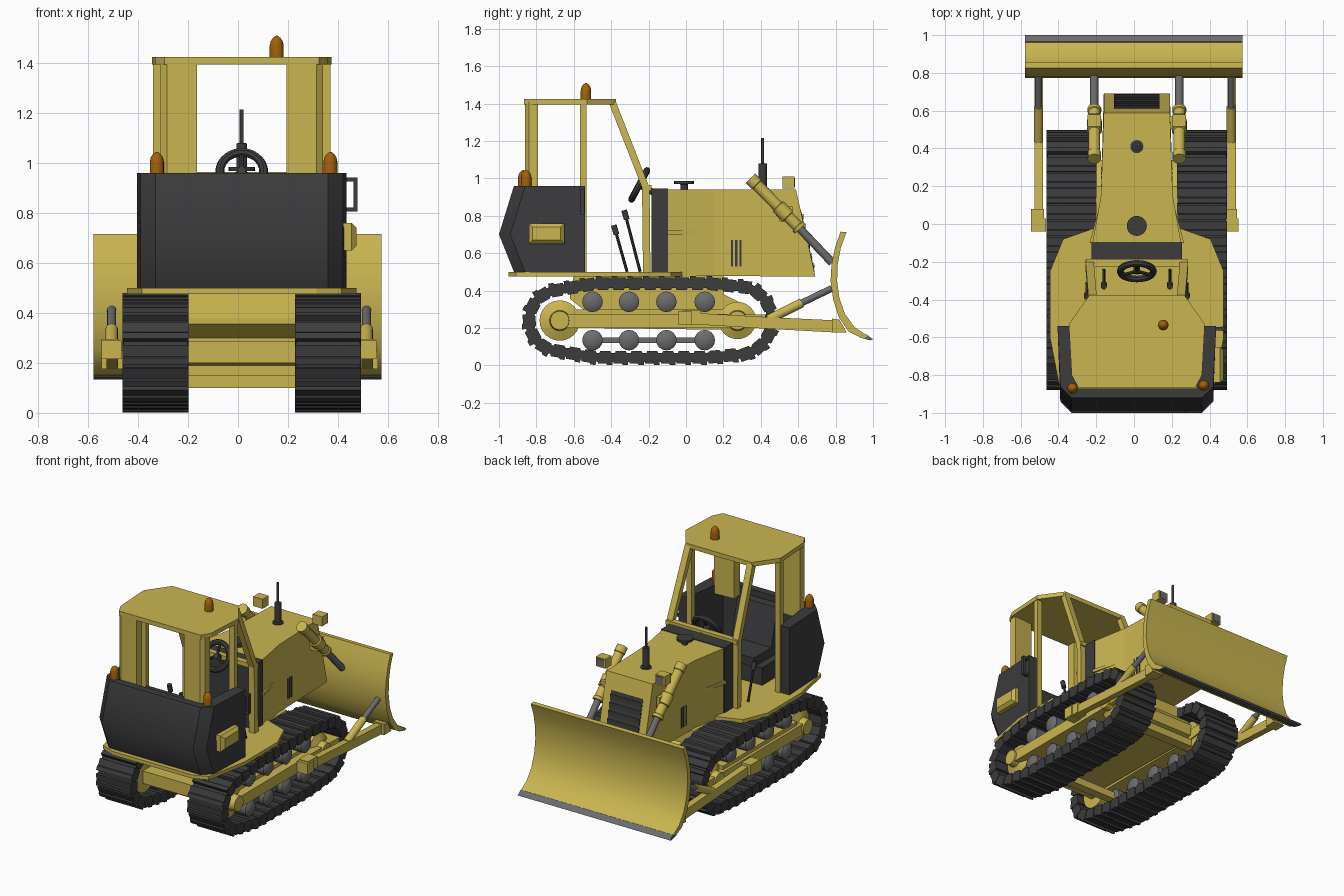
import bpy, bmesh, math
from mathutils import Vector

if "Cube" in bpy.data.objects:
    bpy.data.objects.remove(bpy.data.objects["Cube"])

C = 0.015  # centre line of the machine body


def mat(name, col):
    m = bpy.data.materials.new(name)
    m.diffuse_color = (*col, 1)
    m.use_nodes = True
    m.node_tree.nodes["Principled BSDF"].inputs["Base Color"].default_value = m.diffuse_color
    return m


YEL = mat("yellow_paint", (0.59, 0.465, 0.08))
DARK = mat("dark_rubber", (0.045, 0.045, 0.048))
STEEL = mat("steel", (0.15, 0.15, 0.155))
ORANGE = mat("amber", (0.36, 0.12, 0.003))


def finish(bm, name, m, smooth=False):
    bmesh.ops.recalc_face_normals(bm, faces=bm.faces)
    me = bpy.data.meshes.new(name)
    bm.to_mesh(me)
    bm.free()
    me.materials.append(m)
    ob = bpy.data.objects.new(name, me)
    bpy.context.collection.objects.link(ob)
    if smooth:
        bpy.ops.object.select_all(action='DESELECT')
        ob.select_set(True)
        bpy.context.view_layer.objects.active = ob
        bpy.ops.object.shade_smooth_by_angle(angle=math.radians(42))
    return ob


def add_loft(bm, rings, closed=False):
    vs = [[bm.verts.new(p) for p in r] for r in rings]
    n = len(vs[0])
    pairs = list(zip(vs, vs[1:])) + ([(vs[-1], vs[0])] if closed else [])
    for a, b in pairs:
        for i in range(n):
            j = (i + 1) % n
            bm.faces.new((a[i], a[j], b[j], b[i]))
    if not closed:
        bm.faces.new(vs[0])
        bm.faces.new(vs[-1])


def loft(name, rings, m, smooth=False, closed=False):
    bm = bmesh.new()
    add_loft(bm, rings, closed)
    return finish(bm, name, m, smooth)


def side_prism(name, yz, x0, x1, m, smooth=False):
    return loft(name, [[(x, y, z) for y, z in yz] for x in (x0, x1)], m, smooth)


def plan_prism(name, xy, z0, z1, m):
    return loft(name, [[(x, y, z) for x, y in xy] for z in (z0, z1)], m)


def box(name, x0, x1, y0, y1, z0, z1, m):
    return plan_prism(name, [(x0, y0), (x1, y0), (x1, y1), (x0, y1)], z0, z1, m)


def rod(name, a, b, prof, m, n=16):
    """Turned part from a to b; prof = [(fraction along, radius)]."""
    a, b = Vector(a), Vector(b)
    q = (b - a).to_track_quat('Z', 'Y')
    rings = [[a + (b - a) * t + q @ Vector((r * math.cos(k * math.tau / n), r * math.sin(k * math.tau / n), 0))
              for k in range(n)] for t, r in prof]
    return loft(name, rings, m, True)


def cyl(name, a, b, r, m, n=16):
    return rod(name, a, b, [(0, r), (1, r)], m, n)


def bar(name, pts, wx, wy, m):
    """Post with a horizontal rectangular section following pts."""
    return loft(name, [[(x - wx, y - wy, z), (x + wx, y - wy, z), (x + wx, y + wy, z), (x - wx, y + wy, z)]
                       for x, y, z in pts], m)


def mirrored(half):
    return [(C + x, y) for x, y in half] + [(C - x, y) for x, y in reversed(half)]


# track centre path, resampled to equal steps
def arc(cy, r, a0, a1, n=14):
    return [Vector((cy + r * math.cos(math.radians(a0 + (a1 - a0) * i / n)),
                    0.24 + r * math.sin(math.radians(a0 + (a1 - a0) * i / n)))) for i in range(n + 1)]


path = (arc(0.275, 0.189, -75, 75) + [Vector((0.12, 0.443)), Vector((-0.48, 0.443))]
        + arc(-0.675, 0.169, 105, 255) + [Vector((-0.48, 0.037)), Vector((0.12, 0.037))])


def resample(pts, n):
    segs = list(zip(pts, pts[1:] + pts[:1]))
    step, out, run, k = sum((b - a).length for a, b in segs) / n, [], 0.0, 0
    for a, b in segs:
        ln = (b - a).length
        while k < n and k * step <= run + ln:
            t = (b - a).normalized()
            out.append((a + t * (k * step - run), t))
            k += 1
        run += ln
    return out


PAD = [(-.027, -.04), (.027, -.04), (.039, -.01), (.039, .036), (.012, .036), (.006, .028), (-.039, .028), (-.039, -.01)]
for s, side in ((-1, "left"), (1, "right")):
    cx = C + s * 0.345
    # track belt and pads
    belt = [[(cx + u, p.x + t.y * v, p.y - t.x * v) for u, v in
             ((-.128, -.03), (.128, -.03), (.128, .018), (-.128, .018))] for p, t in resample(path, 80)]
    loft(side + "_track_belt", belt, DARK, closed=True)
    bm = bmesh.new()
    for p, t in resample(path, 36):
        add_loft(bm, [[(cx + u, p.x + t.x * a + t.y * v, p.y + t.y * a - t.x * v) for a, v in PAD]
                      for u in (-.132, .132)])
    finish(bm, side + "_track_pads", DARK)
    # wheels, rollers and track frame
    for nm, y, r in (("sprocket", -0.675, 0.108), ("idler", 0.275, 0.1)):
        rod(f"{side}_{nm}", (cx - s * .1, y, .24), (cx + s * .12, y, .24),
            [(0, r), (.7, r), (.8, .055), (1, .05)], YEL, 24)
    for i, y in enumerate((-0.5, -0.305, -0.105, 0.1)):
        for nm, z in (("upper", 0.34), ("lower", 0.135)):
            rod(f"{side}_{nm}_roller_{i}", (cx - .1, y, z), (cx + .1, y, z),
                [(0, .035), (.08, .055), (.92, .055), (1, .035)], STEEL)
    box(side + "_roller_rail", cx - .05, cx + .05, -.5, .1, .12, .15, STEEL)
    side_prism(side + "_track_frame", [(-.68, .2), (.3, .2), (.47, .22), (.47, .27), (.3, .275), (-.68, .275)],
               cx - .11, cx + .11, YEL)
    side_prism(side + "_frame_upper_guard", [(-.6, .275), (.2, .275), (.2, .3), (-.6, .3)], cx - .09, cx + .05, YEL)
    # push arm with pivot block and tilt strut
    ax = C * .3 + s * .51
    side_prism(side + "_push_arm", [(-.04, .225), (.45, .195), (.815, .175), (.815, .24), (.5, .255), (-.04, .285)],
               ax - .02, ax + .025, YEL)
    box(side + "_arm_pivot", ax - .04, ax + .04, -.04, .03, .215, .29, YEL)
    box(side + "_arm_clamp", ax - .04, ax + .03, -.02, .08, .22, .295, YEL)
    side_prism(side + "_arm_foot", [(.78, .175), (.86, .175), (.82, .245), (.78, .25)], ax - .04, ax + .045, YEL)
    cyl(side + "_strut_sleeve", (ax, .44, .245), (ax, .62, .335), .025, YEL)
    cyl(side + "_strut_rod", (ax, .6, .325), (ax, .78, .412), .018, STEEL)
    # lift cylinder
    hx = C + s * .225
    rod(side + "_lift_barrel", (hx, .345, 1.0), (hx, .61, .73),
        [(0, .036), (.12, .036), (.13, .031), (.55, .031), (.56, .04), (.75, .04), (.76, .031), (.94, .031),
         (.95, .037), (1, .037)], YEL)
    cyl(side + "_lift_rod", (hx, .6, .74), (hx, .782, .549), .022, STEEL)
    box(side + "_lift_mount", C + s * .17 - .02, hx + .01, .5, .57, .77, .85, YEL)
    # head lamp
    box(side + "_lamp", hx - .036, hx + .036, .515, .58, .945, 1.01, YEL)
    box(side + "_lamp_lens", hx - .027, hx + .027, .575, .584, .953, 1.002, STEEL)
    # cab posts
    bar(side + "_front_post", [(C + s * .25, -.21, .5), (C + s * .25, -.215, .95), (C + s * .235, -.395, 1.41)],
        .022, .02, YEL)
    bar(side + "_middle_post", [(C + s * .335, -.55, .5), (C + s * .335, -.55, 1.41)], .02, .018, YEL)
    plan_prism(side + "_rear_post", [(C + s * x, y) for x, y in
               ((.18, -.86), (.3, -.86), (.325, -.84), (.325, -.79), (.18, -.8))], .9, 1.41, YEL)
    # control levers
    for i, (x, y0, z0, y1, z1) in enumerate(((.175, -.245, .5, -.325, .81), (.265, -.315, .5, -.38, .73))):
        cyl(f"{side}_lever_{i}", (C + s * x, y0, z0), (C + s * x, y1, z1), .008, DARK, 8)
        cyl(f"{side}_lever_knob_{i}", (C + s * x, y1 + .008, z1 - .03), (C + s * x, y1 - .006, z1 + .02), .016, DARK, 10)
    # slits in the hood sides
    for i in range(3):
        box(f"{side}_hood_vent_{i}", C + s * .17, C + s * .189, .24 + i * .023, .252 + i * .023, .53, .67, DARK)
    # hood shoulder wedge
    plan_prism(side + "_hood_shoulder", [(C + s * x, y) for x, y in ((.2, -.1), (.25, -.1), (.186, .14))], .70, .72, YEL)

# chassis between the tracks
side_prism("belly", [(-.6, .48), (-.62, .38), (-.62, .355), (-.55, .3), (-.55, .2), (.27, .19), (.33, .21),
                     (.34, .28), (.3, .33), (.2, .38), (.2, .48)], C - .215, C + .215, YEL)
for i, (y, w, z0, z1) in enumerate(((-.5, .03, .1, .15), (-.64, .06, .2, .285), (.27, .035, .15, .2))):
    box(f"cross_beam_{i}", C - .25, C + .25, y - w, y + w, z0, z1, YEL)

# deck
plan_prism("deck", mirrored([(.22, -.02), (.39, -.08), (.46, -.25), (.46, -.6), (.4, -.91), (.3, -.95)]),
           .475, .5, YEL)


# hood, dash and grille
def hood_ring(w, yb, yt, zb, zt=.94):
    return [(C - w, yb, zb), (C + w, yb, zb), (C + w, yt, zt), (C - w, yt, zt)]


loft("hood", [hood_ring(.235, -.1, -.1, .48), hood_ring(.19, .15, .15, .478), hood_ring(.175, .692, .588, .475)], YEL)
loft("dash", [hood_ring(.24, -.185, -.185, .5, .945), hood_ring(.24, -.095, -.095, .5, .945)], DARK)
slope = lambda z: .588 + (.94 - z) * .104 / .465
side_prism("grille", [(slope(z) + d, z) for z, d in ((.5, -.02), (.5, .002), (.83, .002), (.83, -.02))],
           C - .12, C + .12, DARK)
for i in range(6):
    z = .52 + i * .052
    side_prism(f"grille_slat_{i}", [(slope(z), z), (slope(z) + .005, z), (slope(z) + .003, z + .03), (slope(z), z + .03)],
               C - .12, C + .12, DARK)
rod("exhaust", (C, .41, .93), (C, .41, 1.215),
    [(0, .035), (.06, .035), (.07, .022), (.52, .022), (.53, .008), (1, .008)], DARK)
rod("filler_cap", (C, -.01, .93), (C, -.01, .985), [(0, .02), (.7, .02), (.71, .053), (1, .053)], DARK, 20)

# rear housing: U-shaped wall wrapped around the seat
loft("rear_housing", [[(x, y, z) for x, y in mirrored([(.315, -.87), (.35, -.54), (.42, -.54), (.405, yr + .06),
                                                      (.345, yr)])]
                      for z, yr in ((.5, -.92), (.7, -1.0), (.96, -.92))], DARK, True)
loft("tool_box", [[(x, y, z) for y, z in ((-.84 + d, .65 + d), (-.65 - d, .65 + d), (-.65 - d, .76 - d), (-.84 + d, .76 - d))]
                  for x, d in ((.41, 0), (.455, 0), (.475, .02))], YEL)
for i, z in enumerate((.815, .935)):
    box(f"handle_end_{i}", .42, .478, -.565, -.545, z - .008, z + .008, DARK)
box("handle_grip", .462, .478, -.567, -.543, .81, .943, DARK)
box("seat_base", C - .2, C + .2, -.86, -.56, .5, .62, DARK)
box("seat_cushion", C - .15, C + .15, -.82, -.54, .62, .68, DARK)
side_prism("seat_back", [(-.8, .68), (-.73, .68), (-.79, .93), (-.85, .93)], C - .15, C + .15, DARK)

# cab roof, sill and steering wheel
plan_prism("roof", mirrored([(.25, -.375), (.36, -.53), (.345, -.8), (.31, -.865)]), 1.395, 1.425, YEL)
box("cab_sill", C - .27, C + .27, -.225, -.185, .935, .965, YEL)
axis = Vector((0, -.88, .47)).normalized()
hub = Vector((C, -.25, .965))
up = axis.cross(Vector((1, 0, 0)))
loft("steering_wheel", [[hub + (Vector((math.cos(a), 0, 0)) + up * math.sin(a)) * (.088 + .018 * math.cos(b))
                         + axis * .018 * math.sin(b) for b in [k * math.tau / 8 for k in range(8)]]
                        for a in [k * math.tau / 28 for k in range(28)]], DARK, True, True)
cyl("steering_column", hub + axis * .01, hub - axis * .1, .018, DARK, 10)
for i in range(3):
    a = math.radians(90 + 120 * i)
    cyl(f"wheel_spoke_{i}", hub, hub + (Vector((math.cos(a), 0, 0)) + up * math.sin(a)) * .09, .009, DARK, 8)

# warning beacons
for i, (x, y, z) in enumerate(((.155, -.535, 1.42), (-.325, -.87, .955), (.37, -.855, .955))):
    rod(f"beacon_{i}", (x, y, z), (x, y, z + .09),
        [(0, .028), (.55, .028), (.75, .024), (.9, .015), (1, .003)], ORANGE)

# curved blade with steel cutting edge
FACE = [(.858, .712), (.828, .63), (.811, .54), (.808, .45), (.82, .36), (.85, .275), (.9, .205), (.97, .158)]
BACK = [(.95, .142), (.87, .18), (.818, .255), (.787, .35), (.773, .45), (.778, .54), (.797, .63), (.826, .715)]
side_prism("blade", FACE + BACK, -.578, .575, YEL, True)
side_prism("cutting_edge", [(.966, .165), (1.0, .14), (.985, .134), (.925, .15)], -.578, .575, STEEL)
